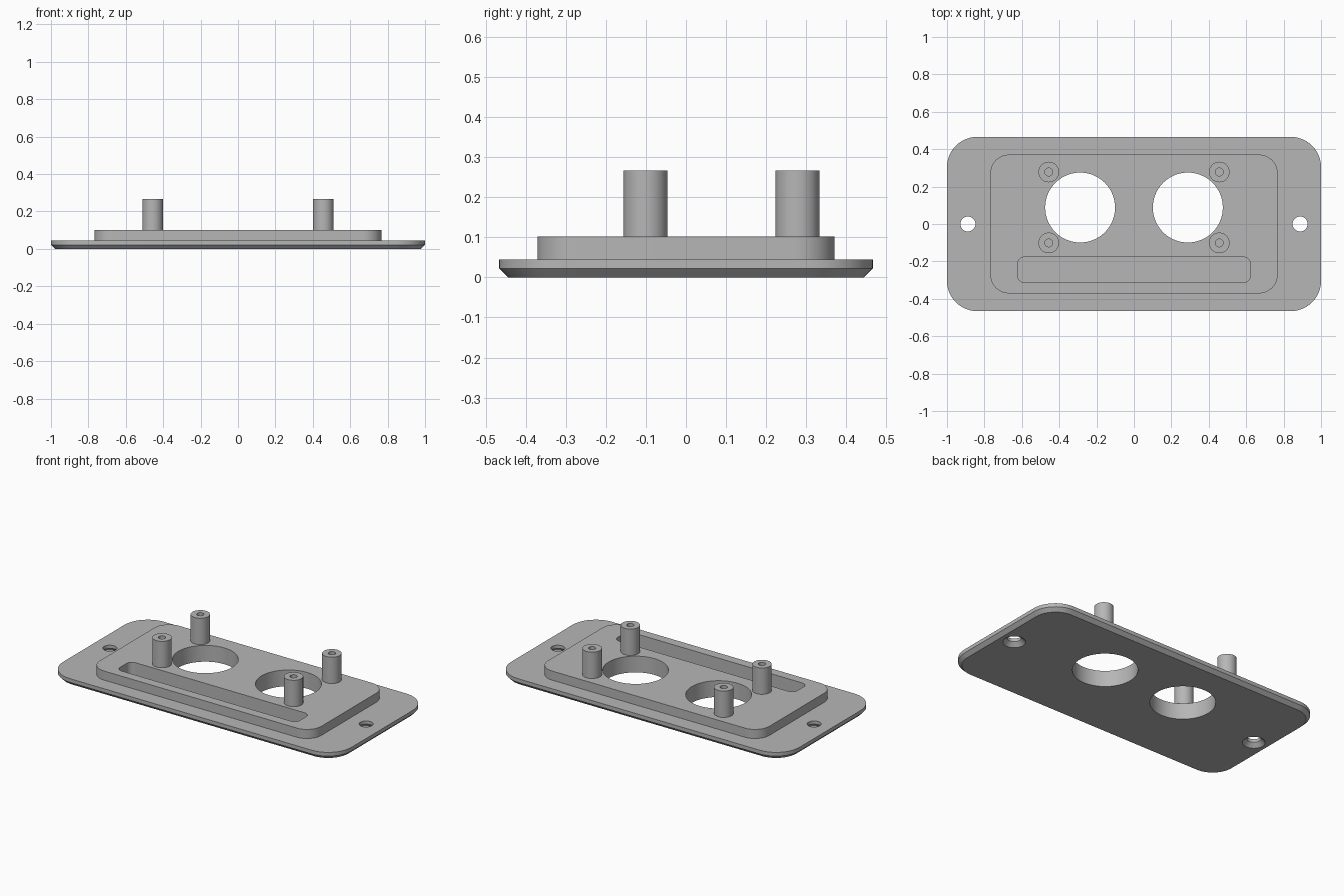
import bpy, bmesh, math

old = bpy.data.objects.get("Cube")
if old:
    bpy.data.objects.remove(old, do_unlink=True)

grey = bpy.data.materials.new("plain grey")
grey.use_nodes = True
tone = (0.47, 0.47, 0.47, 1)
grey.diffuse_color = tone
grey.node_tree.nodes["Principled BSDF"].inputs["Base Color"].default_value = tone


def loft(name, rings, cap_start=True):
    """Skin a stack of equal-length rings and cap the ends."""
    bm = bmesh.new()
    loops = [[bm.verts.new(p) for p in ring] for ring in rings]
    n = len(loops[0])
    for a, b in zip(loops, loops[1:]):
        for i in range(n):
            j = (i + 1) % n
            bm.faces.new((a[i], a[j], b[j], b[i]))
    if cap_start:
        bm.faces.new(loops[0][::-1])
    bm.faces.new(loops[-1])
    bmesh.ops.recalc_face_normals(bm, faces=bm.faces)
    mesh = bpy.data.meshes.new(name)
    bm.to_mesh(mesh)
    bm.free()
    mesh.materials.append(grey)
    obj = bpy.data.objects.new(name, mesh)
    bpy.context.collection.objects.link(obj)
    return obj


def rounded(hx, hy, r, z, cy=0, steps=12):
    """Rounded rectangle ring."""
    pts = []
    for q, (sx, sy) in enumerate(((1, 1), (-1, 1), (-1, -1), (1, -1))):
        for k in range(steps + 1):
            a = math.pi / 2 * (q + k / steps)
            pts.append((sx * (hx - r) + r * math.cos(a),
                        cy + sy * (hy - r) + r * math.sin(a), z))
    return pts


def turned(name, x, y, profile, sides=48, cap_start=True):
    """Round part from (radius, height) pairs."""
    rings = [[(x + r * math.cos(math.tau * i / sides),
               y + r * math.sin(math.tau * i / sides), z)
              for i in range(sides)] for r, z in profile]
    return loft(name, rings, cap_start)


def activate(obj):
    bpy.ops.object.select_all(action='DESELECT')
    obj.select_set(True)
    bpy.context.view_layer.objects.active = obj


def finish(obj):
    activate(obj)
    bpy.ops.object.shade_smooth_by_angle(angle=math.radians(30))


# Flange with chamfered underside, stepping up to the raised platform
panel = loft("panel", [
    rounded(0.978, 0.444, 0.14, 0),
    rounded(1.0, 0.466, 0.162, 0.022),
    rounded(1.0, 0.466, 0.162, 0.045),
    rounded(0.768, 0.371, 0.1, 0.045),
    rounded(0.768, 0.371, 0.1, 0.102),
])

# Slot, round openings and countersunk screw holes
cutters = [loft("slot_cutter", [rounded(0.623, 0.068, 0.038, z, -0.245)
                                for z in (0.022, 0.2)])]
for s in (-1, 1):
    cutters.append(turned("opening_cutter", s * 0.288, 0.088,
                          [(0.187, -0.1), (0.187, 0.2)], 72))
    cutters.append(turned("screw_hole_cutter", s * 0.888, 0,
                          [(0.075, -0.01), (0.04, 0.025), (0.04, 0.2)]))
for cutter in cutters:
    cutter.hide_render = True
    mod = panel.modifiers.new("cut", 'BOOLEAN')
    mod.operation = 'DIFFERENCE'
    mod.solver = 'EXACT'
    mod.object = cutter
    activate(panel)
    bpy.ops.object.modifier_apply(modifier=mod.name)
    bpy.data.objects.remove(cutter, do_unlink=True)
finish(panel)

# Hollow mounting posts
for side, s in (("right", -1), ("left", 1)):
    for end, y in (("front", -0.101), ("back", 0.278)):
        finish(turned(f"{end}_{side}_post", s * 0.456, y,
                      [(0.055, 0.102), (0.055, 0.267),
                       (0.021, 0.267), (0.021, 0.106)], 40, False))
